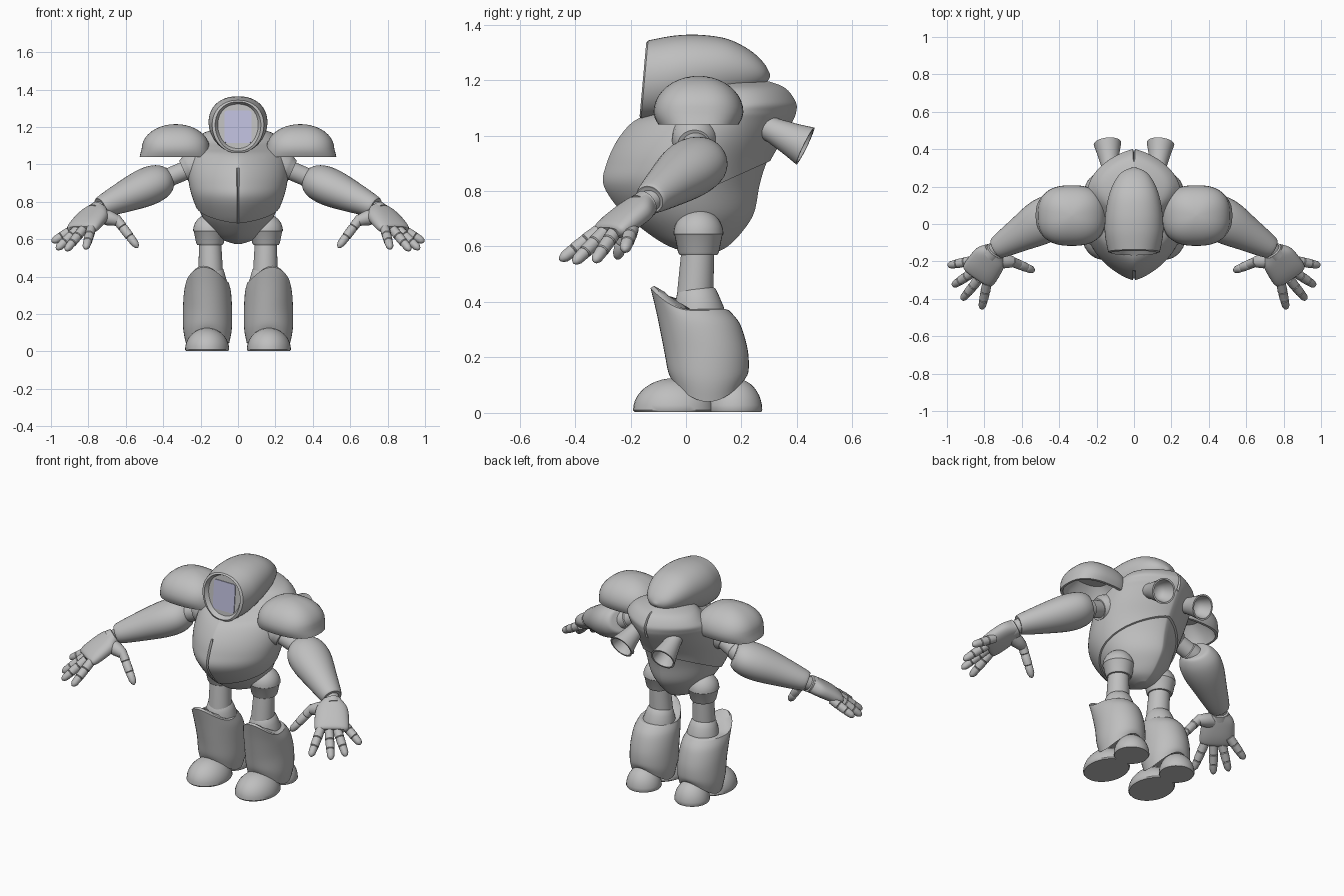
import bpy, bmesh
from math import sin, cos, pi, radians
from mathutils import Vector, Matrix

cube = bpy.data.objects.get("Cube")
if cube:
    bpy.data.objects.remove(cube)


def material(name, color):
    m = bpy.data.materials.new(name)
    m.use_nodes = True
    m.diffuse_color = color
    m.node_tree.nodes["Principled BSDF"].inputs["Base Color"].default_value = color
    return m


GREY = material("armour grey", (0.52, 0.52, 0.52, 1))
LAVENDER = material("visor lavender", (0.52, 0.52, 0.72, 1))


def finish(name, bm, mat=GREY, mirror=False, angle=40):
    bmesh.ops.recalc_face_normals(bm, faces=bm.faces)
    me = bpy.data.meshes.new(name)
    bm.to_mesh(me)
    bm.free()
    me.materials.append(mat)
    me.shade_smooth()
    me.set_sharp_from_angle(angle=radians(angle))
    ob = bpy.data.objects.new(name, me)
    bpy.context.collection.objects.link(ob)
    if mirror:
        ob.modifiers.new("Mirror", "MIRROR").use_mirror_merge = False
    return ob


def loft(rings):
    """Skin a list of closed point rings and cap both ends."""
    bm = bmesh.new()
    rows = [[bm.verts.new(p) for p in ring] for ring in rings]
    n = len(rows[0])
    for a, b in zip(rows, rows[1:]):
        for i in range(n):
            bm.faces.new((a[i], a[(i + 1) % n], b[(i + 1) % n], b[i]))
    bm.faces.new(rows[0])
    bm.faces.new(rows[-1])
    return bm


def spline(keys, steps=5):
    """Smooth rows of numbers with a Catmull-Rom curve."""
    out = []
    for i in range(len(keys) - 1):
        quad = (keys[max(i - 1, 0)], keys[i], keys[i + 1], keys[min(i + 2, len(keys) - 1)])
        for s in range(steps):
            t = s / steps
            out.append([0.5 * (2 * b + (c - a) * t + (2 * a - 5 * b + 4 * c - d) * t * t
                               + (3 * b - a - 3 * c + d) * t ** 3) for a, b, c, d in zip(*quad)])
    return out + [list(keys[-1])]


def power(x, p):
    return (1 if x >= 0 else -1) * abs(x) ** p


def limb(name, a, b, profile, n=32, square=1):
    """Mirrored straight part from a to b; profile rows are (t, width, height)."""
    a, b = Vector(a), Vector(b)
    d = (b - a).normalized()
    w = d.cross(Vector((0, 0, 1)))
    w = w.normalized() if w.length > 0.01 else Vector((1, 0, 0))
    v = w.cross(d)
    circle = [(power(cos(2 * pi * i / n), square), power(sin(2 * pi * i / n), square)) for i in range(n)]
    rings = [[a.lerp(b, t) + w * rw * c + v * rh * s for c, s in circle] for t, rw, rh in profile]
    return finish(name, loft(rings), mirror=True)


def turned(rows):
    return [(t, r, r) for t, r in rows]


def dome(rw, rh, steps=10):
    return [(sin(k * pi / 2 / steps), max(cos(k * pi / 2 / steps), 0.01) * rw,
             max(cos(k * pi / 2 / steps), 0.01) * rh) for k in range(steps + 1)]


# Torso: rows of height, front, back, half width
TORSO = [(0.575, 0.01, 0.11, 0.03), (0.60, -0.07, 0.16, 0.10), (0.65, -0.15, 0.21, 0.15),
         (0.72, -0.23, 0.255, 0.20), (0.82, -0.298, 0.275, 0.243), (0.90, -0.287, 0.30, 0.263),
         (0.98, -0.25, 0.345, 0.27), (1.05, -0.19, 0.385, 0.265), (1.085, -0.11, 0.398, 0.255),
         (1.12, -0.02, 0.397, 0.235), (1.17, 0.03, 0.36, 0.18), (1.195, 0.08, 0.30, 0.08)]


def torso(inset):
    n, rings = 72, []
    for z, front, back, hw in spline(TORSO):
        mid, half, ring = (front + back) / 2, (back - front) / 2 - inset, []
        for i in range(n):
            t = 2 * pi * i / n
            s, y = sin(t), mid + half * cos(t)
            # centre seams at the front and the upper back
            if i == n // 2 and 0.69 < z < 0.97:
                y += 0.015
            if i == 0 and 1.04 < z < 1.18:
                y -= 0.015
            ring.append((max(hw - inset, 0.01) * power(s, 1.5), y, z))
        rings.append(ring)
    return loft(rings)


finish("torso_lower", torso(0.01))
shell = torso(0)
bmesh.ops.bisect_plane(shell, geom=shell.verts[:] + shell.edges[:] + shell.faces[:],
                       plane_co=(0, 0.285, 0.9), plane_no=(0, -0.45, 1), clear_inner=True)
bmesh.ops.holes_fill(shell, edges=[e for e in shell.edges if e.is_boundary])
finish("torso_upper_shell", shell)

# Helmet: rows of depth, bottom, top, half width, starting inside the opening
RIM = [(-0.128, 1.085, 1.322, 0.108), (-0.14, 1.077, 1.328, 0.115), (-0.151, 1.07, 1.334, 0.122)]
CROWN = [(-0.145, 1.06, 1.343, 0.138), (-0.05, 1.065, 1.36, 0.156), (0.05, 1.09, 1.363, 0.153),
         (0.15, 1.12, 1.348, 0.135), (0.23, 1.15, 1.308, 0.103), (0.28, 1.18, 1.262, 0.062),
         (0.303, 1.21, 1.222, 0.008)]
rings = []
for y, lo, hi, hw in RIM + spline(CROWN):
    ring = []
    for i in range(48):
        t = 2 * pi * i / 48
        z = (lo + hi) / 2 + (hi - lo) / 2 * sin(t)
        lean = 0.09 * (z - 1.25) * min(1, max(0, 0.06 - y) / 0.15)
        ring.append((hw * power(cos(t), 0.9) * (1 + 0.06 * sin(t)), y + lean, z))
    rings.append(ring)
finish("helmet", loft(rings), angle=35)

# Visor plate
bm = bmesh.new()
bmesh.ops.create_cube(bm, size=1, matrix=Matrix.Translation((0, -0.133, 1.2))
                      @ Matrix.Rotation(-0.09, 4, "X") @ Matrix.Diagonal((0.145, 0.008, 0.175, 1)))
bmesh.ops.bevel(bm, geom=[e for e in bm.edges if abs(e.verts[0].co.y - e.verts[1].co.y) > 0.005
                          and abs(e.verts[0].co.z - e.verts[1].co.z) < 0.01],
                offset=0.015, segments=3, affect="EDGES", profile=0.5)
finish("visor", bm, LAVENDER)

# Shoulder pads, hollow underneath
pad = [(0.6, 0.10, 0.08), (0.3, 0.16, 0.12), (0, 0.18, 0.13), (0, 0.193, 0.145), (0.12, 0.188, 0.157)]
pad += [(0.25 + 0.75 * t, rw, rh) for t, rw, rh in dome(0.182, 0.162)]
limb("shoulder_pad", (0.333, 0.045, 1.04), (0.333, 0.045, 1.215), pad, n=48, square=0.78)

# Arms
limb("shoulder_collar", (0.2, 0.03, 1.005), (0.29, 0.03, 0.965),
     turned([(0, 0.08), (0.6, 0.08), (0.75, 0.072), (1, 0.06)]))
limb("upper_arm", (0.24, 0.03, 0.985), (0.44, 0.05, 0.9),
     turned([(0, 0.05), (0.6, 0.05), (0.62, 0.056), (0.8, 0.056), (1, 0.05)]))
limb("forearm", (0.385, 0.075, 0.925), (0.735, -0.13, 0.77),
     spline([(0, 0.05, 0.05), (0.02, 0.085, 0.075), (0.15, 0.116, 0.097), (0.35, 0.118, 0.1),
             (0.65, 0.092, 0.083), (0.97, 0.062, 0.058), (1, 0.045, 0.045)]))
limb("wrist", (0.72, -0.115, 0.775), (0.765, -0.165, 0.74),
     turned([(0, 0.04), (0.5, 0.04), (0.55, 0.05), (1, 0.05)]))
limb("palm", (0.745, -0.145, 0.755), (0.84, -0.285, 0.65),
     spline([(0, 0.055, 0.045), (0.25, 0.088, 0.046), (0.65, 0.097, 0.043), (0.92, 0.095, 0.034),
             (1, 0.08, 0.022)]), square=0.85)

# Fingers with jointed segments
finger = turned([(0, 0.025), (0.3, 0.026), (0.32, 0.022), (0.34, 0.025), (0.62, 0.024), (0.64, 0.020),
                 (0.66, 0.023), (0.88, 0.020), (0.96, 0.013), (1, 0.004)])
DIGITS = {"little_finger": ((0.86, -0.195, 0.665), (0.995, -0.222, 0.585)),
          "ring_finger": ((0.855, -0.255, 0.655), (0.97, -0.33, 0.545)),
          "middle_finger": ((0.83, -0.295, 0.65), (0.92, -0.405, 0.54)),
          "index_finger": ((0.785, -0.315, 0.655), (0.815, -0.455, 0.55)),
          "thumb": ((0.655, -0.2, 0.715), (0.535, -0.25, 0.555))}
for name, (start, end) in DIGITS.items():
    limb(name, start, end, finger, n=16)
limb("thumb_base", (0.75, -0.19, 0.73), (0.63, -0.205, 0.695),
     turned([(0, 0.04), (0.5, 0.04), (0.85, 0.03), (1, 0.02)]), n=20)

# Back exhausts with open mouths
limb("exhaust", (0.125, 0.27, 1.04), (0.142, 0.43, 0.962),
     turned([(0, 0.042), (0.3, 0.047), (0.7, 0.061), (1, 0.074), (1, 0.064), (0.65, 0.045), (0.55, 0.02)]))

# Legs
limb("hip_joint", (0.15, 0.045, 0.57), (0.15, 0.045, 0.735),
     turned([(0, 0.068), (0.06, 0.074), (0.42, 0.086), (0.45, 0.09)])
     + [(0.45 + 0.55 * t, r, r) for t, r, _ in dome(0.09, 0.09)])
limb("thigh", (0.145, 0.03, 0.38), (0.15, 0.045, 0.62), turned([(0, 0.066), (0.25, 0.065), (1, 0.058)]))
limb("knee", (0.15, 0.05, 0.33), (0.148, 0.037, 0.445),
     turned([(0, 0.092), (0.35, 0.092), (0.7, 0.08), (0.95, 0.07), (1, 0.064)]))

# Shin guard: rows of height, front, back, half width, lower arch, front peak
SHIN = [(0.04, -0.055, 0.215, 0.115, 0.085, 0), (0.12, -0.066, 0.226, 0.13, 0.035, 0),
        (0.23, -0.08, 0.222, 0.131, 0, 0), (0.32, -0.105, 0.195, 0.125, 0, 0.035),
        (0.37, -0.128, 0.155, 0.112, 0, 0.08)]
rows = [(0.12, 0.0, 0.15, 0.08, 0, 0)] + spline(SHIN) + [(0.374, -0.115, 0.142, 0.1, 0, 0.084),
                                                        (0.37, -0.075, 0.12, 0.08, 0, 0.065)]
rings = []
for z, front, back, hw, arch, peak in rows:
    ring = []
    for i in range(40):
        c, s = cos(2 * pi * i / 40), sin(2 * pi * i / 40)
        ring.append((0.163 + hw * s + peak * max(0, -c) * 0.25, (front + back) / 2 + (back - front) / 2 * c,
                     z + arch * c * c + peak * max(0, -c) ** 1.9))
    rings.append(ring)
finish("shin_guard", loft(rings), mirror=True)

# Feet
for name, y, rw, rh, h in (("toe_cap", -0.043, 0.118, 0.148, 0.125), ("heel_cap", 0.175, 0.1, 0.1, 0.125)):
    base = [(-0.06, rw * 0.96, rh * 0.96)]
    limb(name, (0.165, y, 0.01), (0.165, y, h), base + dome(rw, rh))
